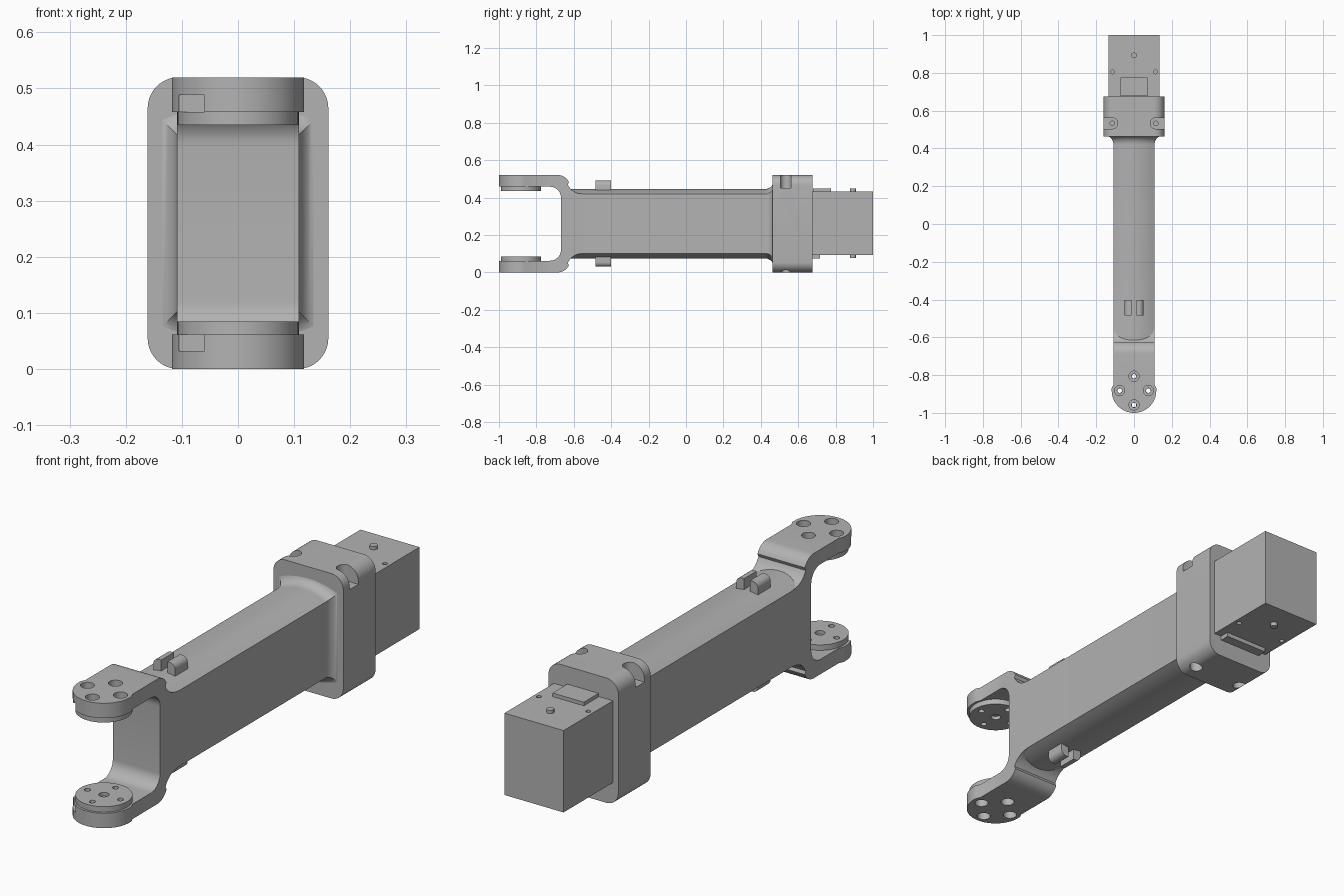
import bpy, bmesh, math
from mathutils import Vector

old = bpy.data.objects.get("Cube")
if old:
    bpy.data.objects.remove(old, do_unlink=True)

MID = 0.26      # mirror height of the whole link
HUB_Y = -0.882  # pivot axis of the fork

grey = bpy.data.materials.new("plastic grey")
grey.use_nodes = True
COLOUR = (0.45, 0.45, 0.45, 1)
grey.diffuse_color = COLOUR
grey.node_tree.nodes["Principled BSDF"].inputs["Base Color"].default_value = COLOUR


def finish(name, bm):
    bmesh.ops.recalc_face_normals(bm, faces=bm.faces)
    mesh = bpy.data.meshes.new(name)
    bm.to_mesh(mesh)
    bm.free()
    mesh.materials.append(grey)
    ob = bpy.data.objects.new(name, mesh)
    bpy.context.collection.objects.link(ob)
    return ob


def loft(name, rings):
    """Skin a list of equal-length closed rings and cap the ends."""
    bm = bmesh.new()
    loops = [[bm.verts.new(p) for p in ring] for ring in rings]
    n = len(loops[0])
    for a, b in zip(loops, loops[1:]):
        for i in range(n):
            j = (i + 1) % n
            bm.faces.new((a[i], a[j], b[j], b[i]))
    bm.faces.new(loops[0])
    bm.faces.new(loops[-1])
    return finish(name, bm)


PLACE = {"x": lambda a, b, t: (t, a, b),
         "y": lambda a, b, t: (a, t, b),
         "z": lambda a, b, t: (a, b, t)}


def prism(name, pts, axis, lo, hi):
    put = PLACE[axis]
    return loft(name, [[put(a, b, t) for a, b in pts] for t in (lo, hi)])


def box(name, x0, x1, y0, y1, z0, z1):
    return prism(name, [(x0, y0), (x1, y0), (x1, y1), (x0, y1)], "z", z0, z1)


def arc(cx, cy, r, start, end, n=10):
    return [(cx + r * math.cos(math.radians(start + (end - start) * i / n)),
             cy + r * math.sin(math.radians(start + (end - start) * i / n)))
            for i in range(n + 1)]


def cylinder(name, x, y, r, z0, z1, n=32):
    return prism(name, arc(x, y, r, 0, 360, n)[:-1], "z", z0, z1)


def boolean(ob, cutters, operation="DIFFERENCE"):
    for c in cutters:
        c.hide_render = True
        mod = ob.modifiers.new("cut", "BOOLEAN")
        mod.operation, mod.object, mod.solver = operation, c, "EXACT"
        bpy.context.view_layer.objects.active = ob
        bpy.ops.object.modifier_apply(modifier=mod.name)
        bpy.data.objects.remove(c, do_unlink=True)


def flip(z0, z1, top):
    """Mirror a height range to the underside when top is False."""
    return (z0, z1) if top else (2 * MID - z1, 2 * MID - z0)


# Arm beam: flat sides, domed top and bottom, flaring into the collar
def beam_section(y, grow):
    hx, edge, crown = 0.109, 0.158, 0.185
    pts = []
    for s in (1, -1):
        for i in range(17):
            u = 1 - i / 8
            pts.append((s * u * (hx + grow), y,
                        MID + s * (edge + grow + (crown - edge) * (1 - u * u))))
    return pts


FLARE = 0.045
rings = [beam_section(-0.64, 0)]
for k in range(9):
    t = math.radians(k * 90 / 8)
    rings.append(beam_section(0.42 + FLARE * math.sin(t), FLARE * (1 - math.cos(t)) * 0.8))
beam = loft("arm_beam", rings)

# Fork: side profile of the upper half, mirrored, trimmed to a rounded plan
half = arc(-0.555, 0.505, 0.085, 270, 205, 8)
half += arc(-0.685, 0.455, 0.065, 25, 90, 8)
half += [(-1.05, 0.52), (-1.05, 0.458)]
half += arc(-0.728, 0.398, 0.06, 90, 0, 10)
profile = half + [(y, 2 * MID - z) for y, z in reversed(half)]
fork = prism("fork", profile, "x", -0.13, 0.13)
plan = arc(0, HUB_Y, 0.118, 180, 360, 32)
plan += [(0.118, -0.868), (0.109, -0.85), (0.109, -0.5), (-0.109, -0.5), (-0.109, -0.85), (-0.118, -0.868)]
boolean(fork, [prism("plan_trim", plan, "z", -0.1, 0.7)], "INTERSECT")

# Screw holes with counterbores, and cable notches
BOLTS = [(0.076 * math.cos(k * math.pi / 2), HUB_Y + 0.076 * math.sin(k * math.pi / 2)) for k in range(4)]
cuts = []
for x, y in BOLTS:
    cuts.append(cylinder("bolt_cut", x, y, 0.013, -0.1, 0.7, 20))
    for top in (True, False):
        cuts.append(cylinder("bore_cut", x, y, 0.027, *flip(0.478, 0.6, top), 24))
for top in (True, False):
    cuts.append(box("notch_cut", -0.105, -0.06, -1.1, -0.93, *flip(0.45, 0.488, top)))
boolean(fork, cuts)

# Horn discs on the inner faces of the fork
for top in (True, False):
    side = "upper" if top else "lower"
    horn = cylinder(side + "_horn_disc", 0, HUB_Y, 0.108, *flip(0.435, 0.4585, top), 48)
    cuts = [cylinder("horn_cut", x, y, 0.012, 0, 0.6, 20) for x, y in BOLTS]
    cuts.append(cylinder("centre_cut", 0, HUB_Y, 0.02, *flip(0.42, 0.45, top), 20))
    boolean(horn, cuts)

# Collar that clamps the motor
R = 0.055
CX, CZ = 0.161 - R, 0.26 - R
outline = []
for sx, sz, a in ((1, 1, 0), (-1, 1, 90), (-1, -1, 180), (1, -1, 270)):
    outline += arc(sx * CX, MID + sz * CZ, R, a, a + 90, 10)
collar = prism("collar", outline, "y", 0.463, 0.675)
cuts = []
for s in (-1, 1):
    slot = [(s * x, y) for x, y in arc(0.115, 0.533, 0.029, 90, 270, 16)]
    slot += [(s * 0.2, 0.504), (s * 0.2, 0.562)]
    cuts.append(prism("slot_cut", slot, "z", 0.452, 0.6))
    cuts.append(cylinder("screw_cut", s * 0.115, 0.533, 0.012, 0.40, 0.46, 20))
    cuts.append(cylinder("nut_cut", s * 0.115, 0.533, 0.026, -0.1, 0.05, 24))
boolean(collar, cuts)

# Motor body with connector plates, bosses and screw holes
motor = box("motor_body", -0.136, 0.136, 0.6, 1.0, 0.092, 0.433)
cuts = []
for s in (-1, 1):
    for z in (0.092, 0.433):
        cuts.append(cylinder("pin_cut", s * 0.114, 0.805, 0.01, z - 0.02, z + 0.02, 16))
boolean(motor, cuts)
box("motor_top_plate", -0.072, 0.072, 0.678, 0.775, 0.43, 0.448)
box("motor_bottom_plate", -0.1, 0.1, 0.67, 0.716, 0.074, 0.095)
cylinder("motor_top_boss", 0, 0.893, 0.015, 0.43, 0.447, 20)
cylinder("motor_bottom_boss", 0, 0.893, 0.015, 0.076, 0.095, 20)

# Cable clips: paired curved hooks above and below the beam
for top in (True, False):
    for s in (-1, 1):
        hook = [(0.014, 0.43), (0.014, 0.49)] + arc(0.026, 0.466, 0.024, 90, 0, 6)
        hook += [(0.05, 0.43)]
        pts = [(s * x, z if top else 2 * MID - z) for x, z in hook]
        prism(("upper" if top else "lower") + ("_left" if s > 0 else "_right") + "_cable_clip",
              pts, "y", -0.485, -0.402)

# Smooth the curved faces while keeping hard edges
bpy.ops.object.select_all(action="DESELECT")
for ob in bpy.context.collection.objects:
    if ob.type == "MESH" and grey.name in ob.data.materials:
        ob.select_set(True)
        bpy.context.view_layer.objects.active = ob
bpy.ops.object.shade_smooth_by_angle(angle=math.radians(32))
